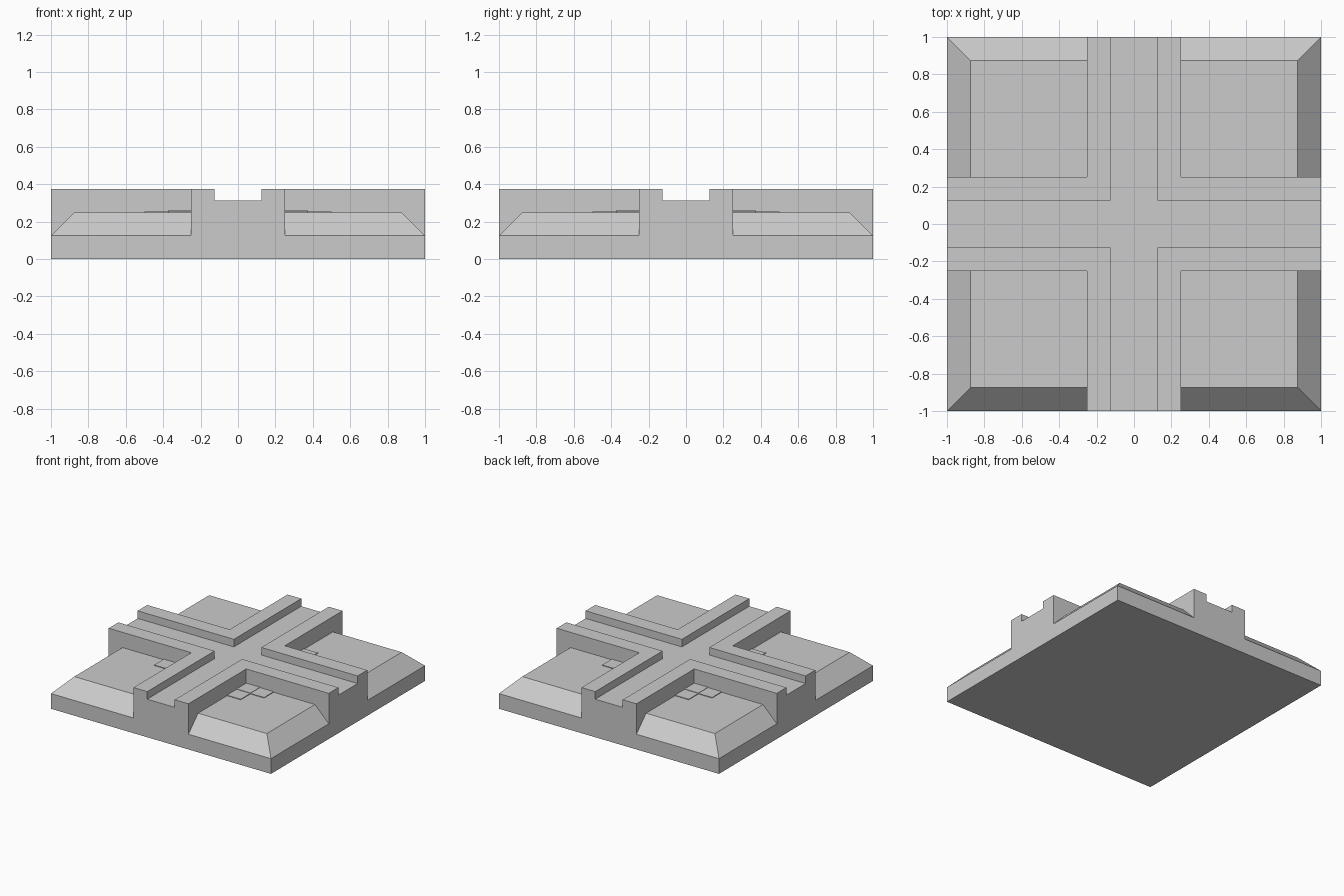
import bpy, bmesh

if "Cube" in bpy.data.objects:
    bpy.data.objects.remove(bpy.data.objects["Cube"])

R, C, B = 0.25, 0.125, 0.875         # ridge half width, channel half width, bevel start
Z1, Z2, Z3, ZC = 0.125, 0.25, 0.375, 0.3125  # skirt, pad, rim and channel heights


def make_object(name, bm):
    bmesh.ops.remove_doubles(bm, verts=bm.verts, dist=1e-5)
    bmesh.ops.recalc_face_normals(bm, faces=bm.faces)
    bmesh.ops.dissolve_limit(bm, angle_limit=0.01, verts=bm.verts, edges=bm.edges)
    me = bpy.data.meshes.new(name)
    bm.to_mesh(me)
    bm.free()
    ob = bpy.data.objects.new(name, me)
    bpy.context.collection.objects.link(ob)
    return ob


def flat(z, pts):
    return [(x, y, z) for x, y in pts]


def upright(y, pts):
    return [(x, y, z) for x, z in pts]


# Faces on the diagonal of one quarter (underside, pad top, rim top, channel floor)
once = [
    flat(0, [(0, 0), (1, 0), (1, 1), (0, 1)]),
    flat(Z2, [(R, R), (B, R), (B, B), (R, B)]),
    flat(Z3, [(C, C), (1, C), (1, R), (R, R), (R, 1), (C, 1)]),
    flat(ZC, [(0, 0), (1, 0), (1, C), (C, C), (C, 1), (0, 1)]),
]
# Faces repeated across the diagonal (outer side, slope, ridge wall, channel wall)
twice = [
    upright(1, [(0, 0), (1, 0), (1, Z1), (R, Z1), (R, Z3), (C, Z3), (C, ZC), (0, ZC)]),
    [(R, B, Z2), (R, 1, Z1), (1, 1, Z1), (B, B, Z2)],
    upright(R, [(R, Z2), (B, Z2), (1, Z1), (1, Z3), (R, Z3)]),
    upright(C, [(C, ZC), (1, ZC), (1, Z3), (C, Z3)]),
]
faces = once + twice + [[(y, x, z) for x, y, z in f] for f in twice]

# Crossing block: quarter repeated into all four quadrants and welded shut
bm = bmesh.new()
for sx in (1, -1):
    for sy in (1, -1):
        for f in faces:
            bm.faces.new([bm.verts.new((sx * x, sy * y, z)) for x, y, z in f])
make_object("crossing_block", bm)

# Thin stepped paving in each inner corner: one corner slab and two outer slabs
S = 0.125
for name, cells, top in (("corner_paving", [(0, 0)], 0.2585),
                         ("outer_paving", [(1, 0), (0, 1)], 0.2555)):
    bm = bmesh.new()
    for i, j in cells:
        v = bmesh.ops.create_cube(bm, size=1)["verts"]
        bmesh.ops.scale(bm, vec=(S, S, top - Z2 + 0.002), verts=v)
        bmesh.ops.translate(bm, verts=v, vec=(R + S * (i + 0.5), R + S * (j + 0.5),
                                              (top + Z2 - 0.002) / 2))
    me = bpy.data.meshes.new(name)
    bm.to_mesh(me)
    bm.free()
    ob = bpy.data.objects.new(name, me)
    bpy.context.collection.objects.link(ob)
    mod = ob.modifiers.new("mirror", 'MIRROR')
    mod.use_axis = (True, True, False)
    mod.use_mirror_merge = False
